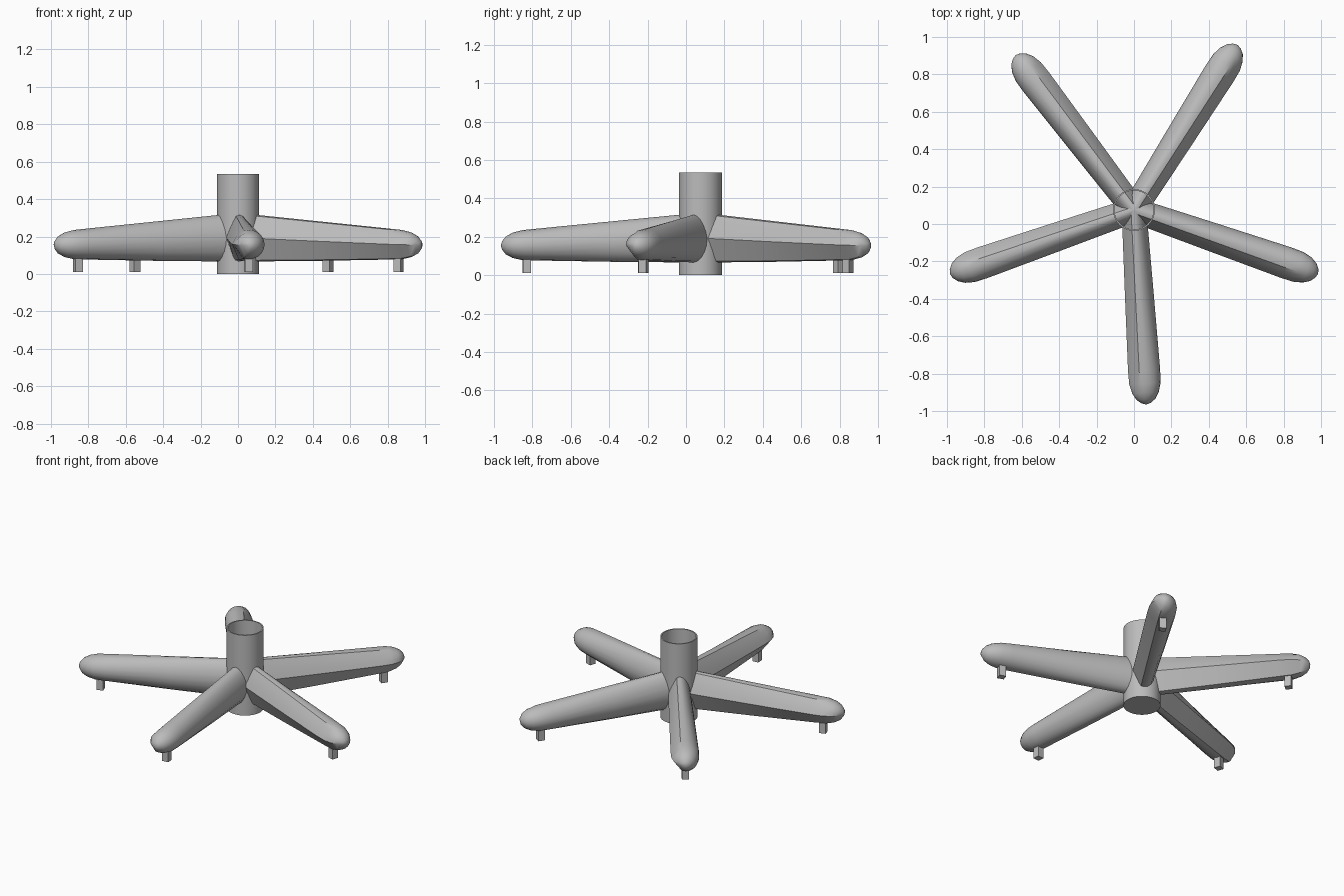
import bpy, bmesh, math
from mathutils import Matrix, Vector

if "Cube" in bpy.data.objects:
    bpy.data.objects.remove(bpy.data.objects["Cube"])

grey = bpy.data.materials.new("plain grey")
grey.use_nodes = True
colour = (0.5, 0.5, 0.5, 1)
grey.diffuse_color = colour
grey.node_tree.nodes["Principled BSDF"].inputs["Base Color"].default_value = colour

HUB = Vector((0, 0.075, 0))
HUB_R, HUB_H, WALL = 0.112, 0.535, 0.008
LEG_ANGLES = {"front": -86.4, "front_left": -19.1, "back_left": 57.9,
              "back_right": 127.4, "front_right": 199.2}
# Leg stations: distance from hub, half width, bottom, top
STATIONS = [(0, 0.066, 0.066, 0.326), (0.45, 0.077, 0.07, 0.282),
            (0.86, 0.086, 0.077, 0.242), (0.93, 0.084, 0.079, 0.235),
            (0.98, 0.071, 0.09, 0.222), (1.015, 0.05, 0.108, 0.202),
            (1.035, 0.024, 0.132, 0.178)]


def finish(bm, name, smooth=True):
    bmesh.ops.recalc_face_normals(bm, faces=bm.faces)
    mesh = bpy.data.meshes.new(name)
    bm.to_mesh(mesh)
    bm.free()
    mesh.materials.append(grey)
    obj = bpy.data.objects.new(name, mesh)
    bpy.context.collection.objects.link(obj)
    if smooth:
        bpy.ops.object.select_all(action='DESELECT')
        obj.select_set(True)
        bpy.context.view_layer.objects.active = obj
        bpy.ops.object.shade_smooth_by_angle(angle=math.radians(35))
    return obj


def loft(bm, rings):
    for a, b in zip(rings, rings[1:]):
        n = len(a)
        for i in range(n):
            j = (i + 1) % n
            bm.faces.new((a[i], a[j], b[j], b[i]))


# Hub: thin-walled cup, open at the top
bm = bmesh.new()
rings = []
for r, z in [(HUB_R, 0), (HUB_R, HUB_H), (HUB_R - WALL, HUB_H), (HUB_R - WALL, 0.02)]:
    rings.append([bm.verts.new(HUB + Vector((r * math.cos(t), r * math.sin(t), z)))
                  for t in (math.tau * i / 40 for i in range(40))])
loft(bm, rings)
bm.faces.new(rings[0])
bm.faces.new(rings[-1])
finish(bm, "hub")


def make_leg(name, angle):
    place = Matrix.Translation(HUB) @ Matrix.Rotation(math.radians(angle), 4, 'Z')
    # Oval section, with one flat bevel on the upper clockwise side
    section = [math.tau * i / 20 for i in range(20) if i not in (12, 13, 14)]
    bm = bmesh.new()
    rings = []
    for r, half, low, high in STATIONS:
        mid, tall = (low + high) / 2, (high - low) / 2
        ring = []
        for t in section:
            y, z = half * math.sin(t), mid + tall * math.cos(t)
            # the oval narrows towards its top near the hub
            if z > mid:
                y *= 1 - 0.22 * (1 - min(r, 0.9) / 0.9) * (z - mid) / tall
            ring.append(bm.verts.new((r, y, z)))
        rings.append(ring)
    # flat bevel: straighten the upper clockwise quarter
    first, last = section.index(math.tau * 15 / 20), section.index(math.tau * 19 / 20)
    for ring in rings[:4]:
        a, b = ring[first].co.copy(), ring[last].co.copy()
        for i in range(first + 1, last):
            ring[i].co = ring[i].co.lerp(a.lerp(b, (i - first) / (last - first)), 0.75)
    loft(bm, rings)
    bm.faces.new(rings[0])
    tip = bm.verts.new((1.042, 0, 0.155))
    end = rings[-1]
    for i in range(len(end)):
        bm.faces.new((end[i], end[(i + 1) % len(end)], tip))
    bm.transform(place)
    finish(bm, name + "_leg")

    # Small square foot under the leg end
    bm = bmesh.new()
    bmesh.ops.create_cube(bm, size=1)
    bm.transform(place @ Matrix.Translation((0.907, 0, 0.056))
                 @ Matrix.Diagonal((0.042, 0.042, 0.09, 1)))
    finish(bm, name + "_foot", smooth=False)


for leg_name, leg_angle in LEG_ANGLES.items():
    make_leg(leg_name, leg_angle)
